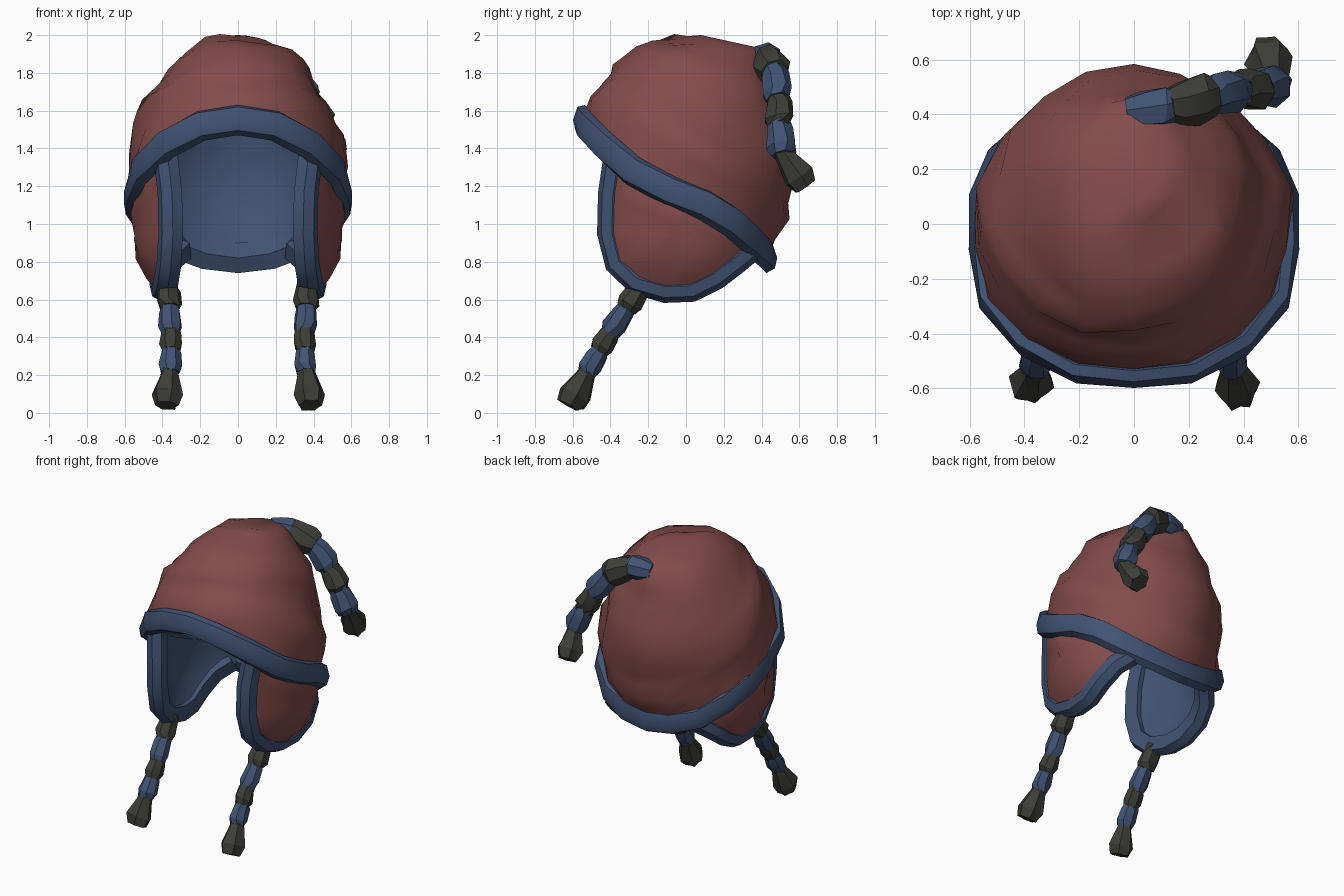
import bpy, bmesh, math, random
from mathutils import Vector, noise

if "Cube" in bpy.data.objects:
    bpy.data.objects.remove(bpy.data.objects["Cube"])

random.seed(4)


def material(name, rgb):
    m = bpy.data.materials.new(name)
    m.diffuse_color = (*rgb, 1)
    m.use_nodes = True
    m.node_tree.nodes["Principled BSDF"].inputs["Base Color"].default_value = m.diffuse_color
    return m


RED = material("red cloth", (0.225, 0.071, 0.069))
BLUE = material("blue wool", (0.052, 0.086, 0.172))
DARK = material("dark yarn", (0.047, 0.048, 0.038))


def loft(bm, rings, mat=0, closed=False, cap_start=False, cap_end=False):
    """Bridge equal-length closed rings of points."""
    vs = [[bm.verts.new(p) for p in r] for r in rings]
    n = len(vs[0])
    pairs = list(zip(vs, vs[1:])) + ([(vs[-1], vs[0])] if closed else [])
    faces = [bm.faces.new((a[i], a[(i + 1) % n], b[(i + 1) % n], b[i]))
             for a, b in pairs for i in range(n)]
    if cap_start:
        faces.append(bm.faces.new(vs[0][::-1]))
    if cap_end:
        faces.append(bm.faces.new(vs[-1]))
    for f in faces:
        f.material_index = mat


def finish(name, bm, mats, angle=40, inward=False):
    bmesh.ops.remove_doubles(bm, verts=bm.verts, dist=0.0005)
    bmesh.ops.recalc_face_normals(bm, faces=bm.faces)
    if inward:
        bmesh.ops.reverse_faces(bm, faces=bm.faces)
    me = bpy.data.meshes.new(name)
    bm.to_mesh(me)
    bm.free()
    for m in mats:
        me.materials.append(m)
    ob = bpy.data.objects.new(name, me)
    bpy.context.collection.objects.link(ob)
    bpy.ops.object.select_all(action='DESELECT')
    ob.select_set(True)
    bpy.context.view_layer.objects.active = ob
    bpy.ops.object.shade_smooth_by_angle(angle=math.radians(angle))
    return ob


def sweep(path, normals, section, closed):
    """Rings of a section (outward, sideways) carried along a path."""
    rings, n = [], len(path)
    for i, p in enumerate(path):
        a = path[(i - 1) % n] if closed else path[max(i - 1, 0)]
        b = path[(i + 1) % n] if closed else path[min(i + 1, n - 1)]
        t = (b - a).normalized()
        nn = (normals[i] - t * normals[i].dot(t)).normalized()
        u = t.cross(nn)
        if u.z < 0 and closed:
            u = -u
        rings.append([p + nn * s + u * w for s, w in section])
    return rings


# Brim centre line, half of it mirrored
half = [(0, -.56, 1.55), (.2, -.545, 1.52), (.39, -.45, 1.42), (.53, -.29, 1.28),
        (.565, -.09, 1.175), (.565, .1, 1.10), (.5, .25, 1.01), (.36, .37, .90),
        (.18, .43, .84), (0, .445, .82)]
brim = [Vector(p) for p in half] + [Vector((-x, y, z)) for x, y, z in half[-2:0:-1]]
N = len(brim)

# Dome rings: front y, front z, back y, back z, half width
levels = [(-.52, 1.68, .52, 1.02, .565), (-.415, 1.765, .575, 1.2, .535),
          (-.39, 1.845, .56, 1.38, .475), (-.25, 1.935, .52, 1.66, .385),
          (-.06, 1.99, .45, 1.88, .23), (.08, 2.0, .40, 1.93, .12)]
coarse = [[Vector((p.x * (.97 if p.x > 0 else 1.03), p.y * .96, p.z)) for p in brim]]
for yf, zf, yb, zb, rx in levels:
    ring = []
    for i in range(N):
        a = 2 * math.pi * i / N
        c, s = math.cos(a), math.sin(a)
        ring.append(Vector((rx * s * (.98 if s > 0 else 1.03), (yf + yb) / 2 - (yb - yf) / 2 * c,
                            (zf + zb) / 2 + (zf - zb) / 2 * c)))
    coarse.append(ring)

# Add in-between rings, then soft lumps and a slight spiral fold toward the crown
rings = []
for k in range(len(coarse)):
    rings.append(coarse[k])
    if k + 1 < len(coarse):
        rings.append([a.lerp(b, .5) for a, b in zip(coarse[k], coarse[k + 1])])
shaped = []
for k, r in enumerate(rings):
    ring = []
    for i, p in enumerate(r):
        out = Vector((p.x, p.y - .05, .1)).normalized()
        fold = ((k / 5 + i / N) % 1) * .035 - .017
        lump = noise.noise(p * 4.5) * .04
        ring.append(p + out * ((fold + lump) if 2 <= k < 11 else 0))
    shaped.append(ring)

bm = bmesh.new()
loft(bm, shaped)
top = bm.verts.new((.02, .2, 1.965))
bm.verts.ensure_lookup_table()
last = list(bm.verts)[-N - 1:-1]
for i in range(N):
    bm.faces.new((last[i], last[(i + 1) % N], top))
finish("dome", bm, [RED], 50)

# Blue lining inside the dome
centre = Vector((0, 0, 1.15))
bm = bmesh.new()
loft(bm, [[centre + (p - centre) * .94 for p in r] for r in coarse], cap_end=True)
finish("lining", bm, [BLUE], 60, inward=True)

# Thick rolled brim
bm = bmesh.new()
section = [(-.025, .08), (.015, .07), (.038, 0), (.025, -.055), (-.02, -.08), (-.06, 0)]
loft(bm, sweep(brim, [Vector((p.x, p.y, 0)).normalized() for p in brim], section, True),
     closed=True)
finish("brim", bm, [BLUE])


# Ear flaps: a curved side wall as a function of depth and height
def wall(y, z, off=0):
    fall = max(0, (.95 - z) / .35)
    depth = .6 if y < 0 else .46
    x = .53 * math.sqrt(max(0, 1 - (y / depth) ** 2)) * (1 - .24 * fall ** 2)
    return Vector((x + off, y, z))


edge = [(-.375, 1.36), (-.405, 1.16), (-.41, .95), (-.37, .79), (-.265, .69), (-.11, .645),
        (.03, .65), (.16, .715), (.27, .80), (.36, .875)]
crown = [(.29, .98), (.12, 1.08), (-.08, 1.16), (-.24, 1.26)]
mid = Vector((-.03, .98))


def flap_rings(off, bulge):
    out = []
    for s in (1, .8, .5, .2):
        ring = []
        for e in edge + crown:
            q = mid + (Vector(e) - mid) * s
            p = wall(q.x, q.y, off + bulge * (1 - s * s))
            if bulge and .1 < s < .9:
                p.x += .03 * noise.noise(p * 8)
            ring.append(p)
        out.append(ring)
    return out


def flip(rs, side):
    return [[Vector((p.x * side, p.y, p.z)) for p in r] for r in rs]


for side, label in ((1, "right"), (-1, "left")):
    bm = bmesh.new()
    loft(bm, flip(flap_rings(.005, .025), side), cap_end=True)
    finish(label + "_flap_panel", bm, [RED], 50, inward=False)
    bm = bmesh.new()
    loft(bm, flip(flap_rings(-.085, 0), side), cap_end=True)
    finish(label + "_flap_lining", bm, [BLUE], 50, inward=True)
    # Trim around the flap edge
    path = [wall(y, z, -.02) for y, z in edge]
    norms = [Vector((.9, y * .8, min(0, z - .9) * .8)).normalized() for y, z in edge]
    sec = [(.045, -.035), (.045, .025), (.0, .065), (-.06, .055), (-.075, -.045), (.0, -.065)]
    bm = bmesh.new()
    loft(bm, flip(sweep(path, norms, sec, False), side), cap_start=True, cap_end=True)
    finish(label + "_flap_trim", bm, [BLUE])


# Braids: bulging bands of alternating colour with a flared tassel
def disc(p, d, r, n, twist, star=0):
    q = d.to_track_quat('Z', 'Y')
    out = []
    for i in range(n):
        a = twist + 2 * math.pi * i / n
        rr = r * (1 - star * (i % 2)) * random.uniform(.92, 1.08)
        out.append(p + q @ Vector((rr * math.cos(a), rr * math.sin(a), 0)))
    return out


def braid(name, points, radii, first):
    bm = bmesh.new()
    pts = [Vector(p) for p in points]
    for k in range(len(pts) - 2):
        a, b, r = pts[k], pts[k + 1], radii[k]
        d = (b - a).normalized()
        tw = random.uniform(0, 1)
        tilt = (d + Vector([random.uniform(-.25, .25) for _ in range(3)])).normalized()
        loft(bm, [disc(a - d * .015, d, r * .75, 7, tw),
                  disc(a.lerp(b, .25), tilt, r * .95, 7, tw),
                  disc(a.lerp(b, .8), tilt, r * 1.08, 7, tw),
                  disc(b + d * .015, d, r * .85, 7, tw)],
             (first + k) % 2, cap_start=True, cap_end=True)
    a, b, r = pts[-2], pts[-1], radii[-1]
    d = (b - a).normalized()
    loft(bm, [disc(a - d * .02, d, r * .55, 12, 0, .1), disc(a.lerp(b, .15), d, r * .65, 12, 0, .15),
              disc(a.lerp(b, .7), d, r * 1.05, 12, 0, .15), disc(b, d, r * .8, 12, 0, .2)],
         1, cap_start=True, cap_end=True)
    finish(name, bm, [BLUE, DARK], 25)


for side, label in ((1, "right"), (-1, "left")):
    tip = -.625 if side > 0 else -.6
    braid(label + "_braid",
          [(side * .365, -.235, .68), (side * .36, -.31, .565), (side * .355, -.395, .435),
           (side * .355, -.455, .34), (side * .36, -.52, .225), (side * .38, tip, .04)],
          [.066, .06, .058, .058, .08], 1)
braid("crown_braid",
      [(-.01, .41, 1.88), (.13, .43, 1.885), (.27, .465, 1.81), (.37, .49, 1.67),
       (.45, .49, 1.53), (.51, .51, 1.38), (.49, .635, 1.2)],
      [.075, .088, .08, .075, .075, .085], 0)
